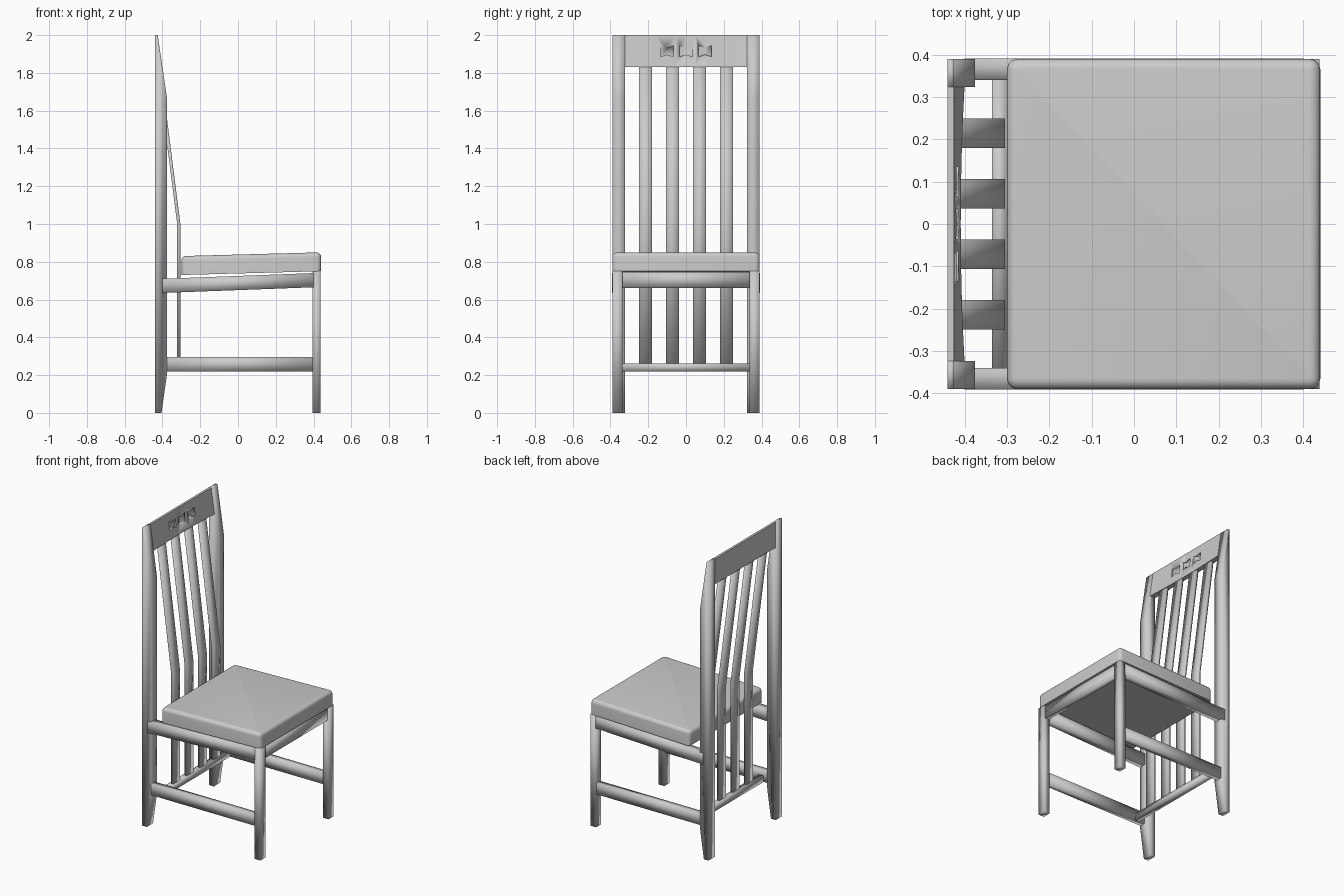
import bpy
import bmesh
import math

cube = bpy.data.objects.get("Cube")
if cube:
    bpy.data.objects.remove(cube, do_unlink=True)

grey = bpy.data.materials.new("plain grey")
grey.use_nodes = True
grey.diffuse_color = (0.6, 0.6, 0.6, 1)
grey.node_tree.nodes["Principled BSDF"].inputs["Base Color"].default_value = (0.6, 0.6, 0.6, 1)


def finish(name, bm, angle=180):
    """Turn a bmesh into a smooth shaded object."""
    bmesh.ops.recalc_face_normals(bm, faces=bm.faces)
    mesh = bpy.data.meshes.new(name)
    bm.to_mesh(mesh)
    bm.free()
    mesh.materials.append(grey)
    obj = bpy.data.objects.new(name, mesh)
    bpy.context.collection.objects.link(obj)
    bpy.ops.object.select_all(action='DESELECT')
    obj.select_set(True)
    bpy.context.view_layer.objects.active = obj
    bpy.ops.object.shade_smooth_by_angle(angle=math.radians(angle))
    return obj


def loft(sections):
    """Skin closed loops of points and cap both ends."""
    bm = bmesh.new()
    loops = [[bm.verts.new(p) for p in s] for s in sections]
    for a, b in zip(loops, loops[1:]):
        for i in range(len(a)):
            j = (i + 1) % len(a)
            bm.faces.new((a[i], a[j], b[j], b[i]))
    bm.faces.new(loops[0])
    bm.faces.new(loops[-1])
    return bm


def bar(name, profile, y0, y1):
    """Extrude a side profile of (x, z) points across the chair."""
    return finish(name, loft([[(x, y, z) for x, z in profile] for y in (y0, y1)]))


def box(x0, x1, z0, z1):
    return [(x0, z0), (x1, z0), (x1, z1), (x0, z1)]


# Side profiles
post = [(-0.44, 0), (-0.405, 0), (-0.375, 0.21), (-0.375, 1.66), (-0.425, 2), (-0.44, 2)]
side_rail = [(-0.4, 0.635), (0.4, 0.665), (0.4, 0.74), (-0.4, 0.71)]
slat = [(-0.322, 0.25), (-0.305, 0.25), (-0.305, 1.0), (-0.413, 1.85),
        (-0.43, 1.85), (-0.322, 1.0)]

# Legs, rails and stretchers on both sides
for side, s in (("left", 1), ("right", -1)):
    bar(f"back_post_{side}", post, s * 0.323, s * 0.389)
    bar(f"front_leg_{side}", box(0.395, 0.438, 0, 0.75), s * 0.335, s * 0.389)
    bar(f"side_rail_{side}", side_rail, s * 0.34, s * 0.391)
    bar(f"side_stretcher_{side}", box(-0.38, 0.4, 0.22, 0.295), s * 0.345, s * 0.385)

# Cross pieces
bar("front_apron", box(0.4, 0.43, 0.662, 0.745), -0.337, 0.337)
bar("back_stretcher", box(-0.335, -0.3, 0.22, 0.262), -0.35, 0.35)

# Bent back slats
for i in range(4):
    y = (i - 1.5) * 0.143
    bar(f"back_slat_{i + 1}", slat, y - 0.035, y + 0.035)

# Crest rail, slightly hollowed across the front
sections = []
for i in range(13):
    y = -0.325 + 0.65 * i / 12
    hollow = 0.009 * (1 - (y / 0.325) ** 2)
    sections.append([(-0.44, y, 1.83), (-0.4 - hollow, y, 1.83),
                     (-0.425, y, 2), (-0.44, y, 2)])
crest = finish("crest_rail", loft(sections), 30)

# Three hourglass notches carved in the crest rail
for y in (-0.1, 0, 0.1):
    outline = [(-0.035, -0.03), (0, -0.018), (0.035, -0.03),
               (0.035, 0.03), (0, 0.018), (-0.035, 0.03)]
    cutter = finish("notch_cutter", loft([[(x, y + dy, 1.915 + dz) for dy, dz in outline]
                                          for x in (-0.426, -0.38)]))
    cutter.hide_render = True
    mod = crest.modifiers.new("notch", 'BOOLEAN')
    mod.operation = 'DIFFERENCE'
    mod.solver = 'EXACT'
    mod.object = cutter
    bpy.context.view_layer.objects.active = crest
    bpy.ops.object.modifier_apply(modifier=mod.name)
    bpy.data.objects.remove(cutter, do_unlink=True)

# Seat cushion: sloped slab with clipped corners and a rounded top
bm = bmesh.new()
bmesh.ops.create_cube(bm, size=1)
for v in bm.verts:
    v.co = (0.07 + v.co.x * 0.74, v.co.y * 0.78, 0.79 + v.co.z * 0.1 + v.co.x * 0.02)
upright = [e for e in bm.edges if abs(e.verts[0].co.z - e.verts[1].co.z) > 0.05]
bmesh.ops.bevel(bm, geom=upright, offset=0.025, segments=3, profile=0.5, affect='EDGES')
bm.normal_update()
top = max(bm.faces, key=lambda f: f.normal.z)
bmesh.ops.bevel(bm, geom=list(top.edges), offset=0.05, segments=5, profile=0.5,
                affect='EDGES', clamp_overlap=True)
# Round the lower back edge
low_back = [e for e in bm.edges if all(v.co.x < -0.29 and v.co.z < 0.74 for v in e.verts)
            and abs(e.verts[0].co.y - e.verts[1].co.y) > 0.3]
bmesh.ops.bevel(bm, geom=low_back, offset=0.03, segments=3, profile=0.5,
                affect='EDGES', clamp_overlap=True)
finish("seat_cushion", bm, 50)
